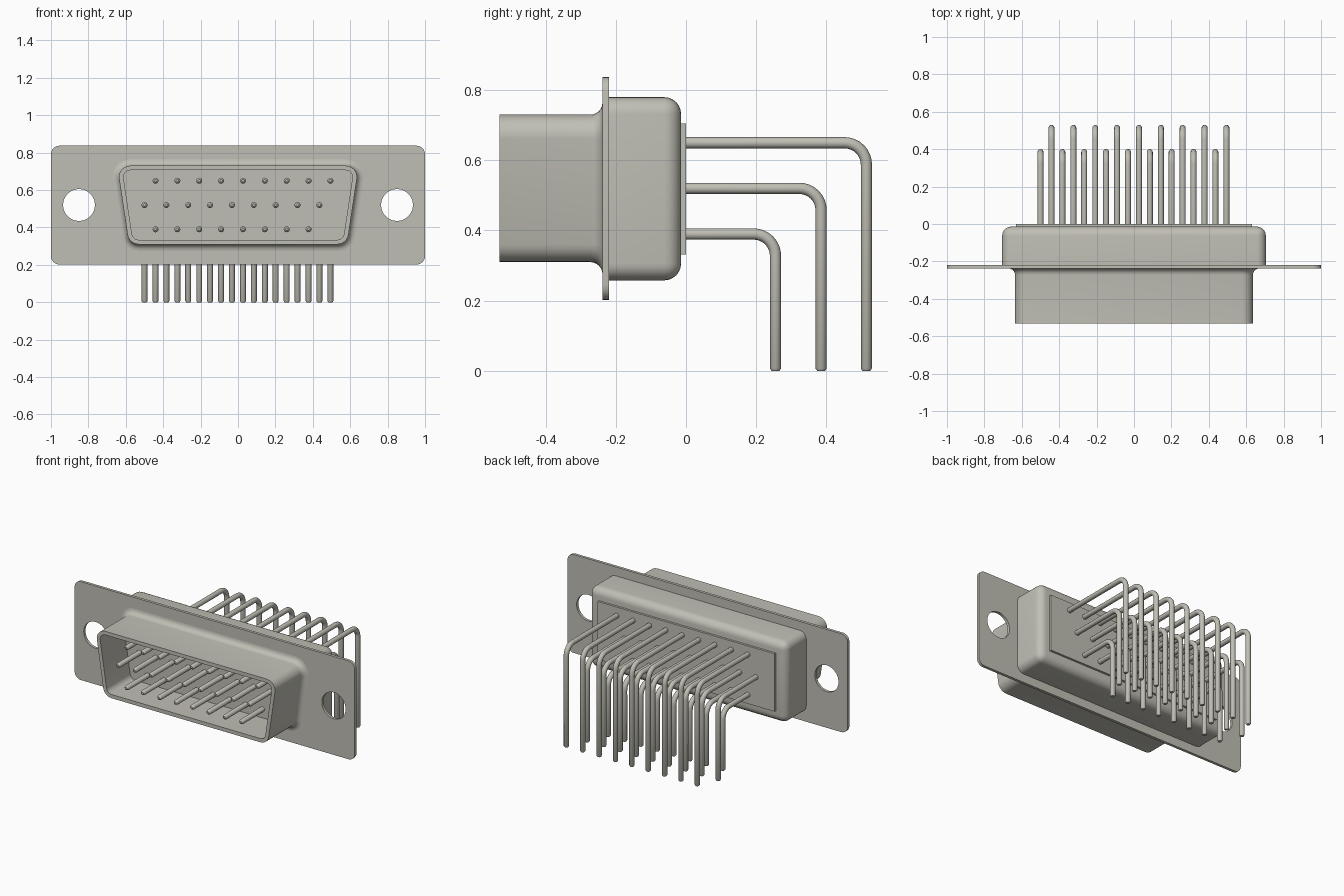
import bpy, bmesh, math
from mathutils import Vector

cube = bpy.data.objects.get("Cube")
if cube:
    bpy.data.objects.remove(cube, do_unlink=True)

metal = bpy.data.materials.new("warm grey metal")
metal.use_nodes = True
colour = (0.53, 0.52, 0.46, 1)
metal.diffuse_color = colour
metal.node_tree.nodes["Principled BSDF"].inputs["Base Color"].default_value = colour


def add_object(name, mesh, smooth=True):
    ob = bpy.data.objects.new(name, mesh)
    bpy.context.collection.objects.link(ob)
    mesh.materials.clear()
    mesh.materials.append(metal)
    if smooth:
        bpy.ops.object.select_all(action='DESELECT')
        ob.select_set(True)
        bpy.context.view_layer.objects.active = ob
        bpy.ops.object.shade_smooth_by_angle(angle=math.radians(35))
    return ob


def curve_mesh(name, curve):
    """Turn curve data into a mesh."""
    tmp = bpy.data.objects.new("temp", curve)
    bpy.context.collection.objects.link(tmp)
    deps = bpy.context.evaluated_depsgraph_get()
    mesh = bpy.data.meshes.new_from_object(tmp.evaluated_get(deps))
    mesh.name = name
    bpy.data.objects.remove(tmp, do_unlink=True)
    return mesh


def add_spline(curve, pts, cyclic=False, radii=None):
    s = curve.splines.new('POLY')
    s.points.add(len(pts) - 1)
    for i, p in enumerate(pts):
        s.points[i].co = (*p, 1)
        if radii:
            s.points[i].radius = radii[i]
    s.use_cyclic_u = cyclic


def rounded_outline(corners, r, offset=0, steps=6):
    """Counter-clockwise outline with round corners, grown by offset."""
    pts, n = [], len(corners)
    for i in range(n):
        a, b, c = (Vector(corners[(i + k) % n]) for k in (-1, 0, 1))
        d1, d2 = (b - a).normalized(), (c - b).normalized()
        n1, n2 = Vector((d1.y, -d1.x)), Vector((d2.y, -d2.x))
        turn = n1.angle(n2)
        centre = b - (n1 + n2).normalized() * r / math.cos(turn / 2)
        start = math.atan2(n1.y, n1.x)
        for k in range(steps + 1):
            t = start + turn * k / steps
            pts.append(centre + Vector((math.cos(t), math.sin(t))) * (r + offset))
    return pts


def box(name, x, y, z, bevel=0.0):
    """Box from ranges; bevels every edge except those on the front face."""
    bm = bmesh.new()
    bmesh.ops.create_cube(bm, size=1)
    for v in bm.verts:
        v.co = [(lo + hi) / 2 + c * (hi - lo) for c, (lo, hi) in zip(v.co, (x, y, z))]
    if bevel:
        edges = [e for e in bm.edges if any(v.co.y > y[0] + 1e-4 for v in e.verts)]
        bmesh.ops.bevel(bm, geom=edges, offset=bevel, segments=6, profile=0.5,
                        affect='EDGES')
    mesh = bpy.data.meshes.new(name)
    bm.to_mesh(mesh)
    bm.free()
    return add_object(name, mesh, bevel > 0)


# Mounting plate with two screw holes
flat = bpy.data.curves.new("plate_outline", 'CURVE')
flat.dimensions = '2D'
flat.fill_mode = 'BOTH'
flat.extrude = 0.009
outline = rounded_outline([(-1, 0.202), (1, 0.202), (1, 0.837), (-1, 0.837)], 0.045)
add_spline(flat, [(p.x, p.y, 0) for p in outline], True)
for side in (-1, 1):
    add_spline(flat, [(side * 0.85 + 0.085 * math.cos(t), 0.52 + 0.085 * math.sin(t), 0)
                      for t in (k * math.tau / 48 for k in range(48))], True)
plate = add_object("mounting_plate", curve_mesh("mounting_plate", flat))
plate.rotation_euler.x = math.pi / 2
plate.location.y = -0.229

# Hollow D-shaped shell, flaring into the plate
shape = [(-0.583, 0.31), (0.583, 0.31), (0.646, 0.73), (-0.646, 0.73)]
flare = 0.035
sections = [(-0.024, -0.29), (-0.024, -0.531), (0, -0.531)]
for k in range(7):
    t = k / 6 * math.pi / 2
    sections.append((flare * (1 - math.cos(t)), -0.238 - flare * (1 - math.sin(t))))
bm = bmesh.new()
rings = [[bm.verts.new((p.x, y, p.y)) for p in rounded_outline(shape, 0.06, off)]
         for off, y in sections]
bm.faces.new(rings[0])
for a, b in zip(rings, rings[1:]):
    for i in range(len(a)):
        j = (i + 1) % len(a)
        bm.faces.new((a[i], a[j], b[j], b[i]))
bmesh.ops.recalc_face_normals(bm, faces=bm.faces)
bm.faces.ensure_lookup_table()
if bm.faces[0].normal.y > 0:
    bmesh.ops.reverse_faces(bm, faces=bm.faces)
mesh = bpy.data.meshes.new("front_shell")
bm.to_mesh(mesh)
bm.free()
add_object("front_shell", mesh)

# Rear housing and the insulator panel behind it
box("rear_housing", (-0.705, 0.705), (-0.222, -0.014), (0.258, 0.78), 0.048)
box("rear_insulator", (-0.632, 0.632), (-0.05, 0.0), (0.332, 0.705))

# Bent contact pins: row name, height, drop position, first x, count
PITCH, BEND = 0.1169, 0.062
rows = [("top", 0.65, 0.514, -0.441, 9),
        ("middle", 0.52, 0.385, -0.5, 9),
        ("bottom", 0.39, 0.255, -0.441, 8)]
for row, z, y, x0, count in rows:
    wire = bpy.data.curves.new(row + "_pin", 'CURVE')
    wire.dimensions = '3D'
    wire.bevel_depth = 0.016
    wire.bevel_resolution = 4
    wire.use_fill_caps = True
    path = [(0, -0.512, z), (0, -0.508, z), (0, -0.5, z)]
    for k in range(9):
        t = k / 8 * math.pi / 2
        path.append((0, y - BEND + BEND * math.sin(t), z - BEND + BEND * math.cos(t)))
    path += [(0, y, 0.007), (0, y, 0)]
    radii = [0.45, 0.8] + [1] * (len(path) - 3) + [0.7]
    add_spline(wire, path, radii=radii)
    pin_mesh = curve_mesh(row + "_pin", wire)
    for i in range(count):
        pin = add_object(f"{row}_pin_{i + 1}", pin_mesh, i == 0)
        pin.location.x = x0 + i * PITCH
